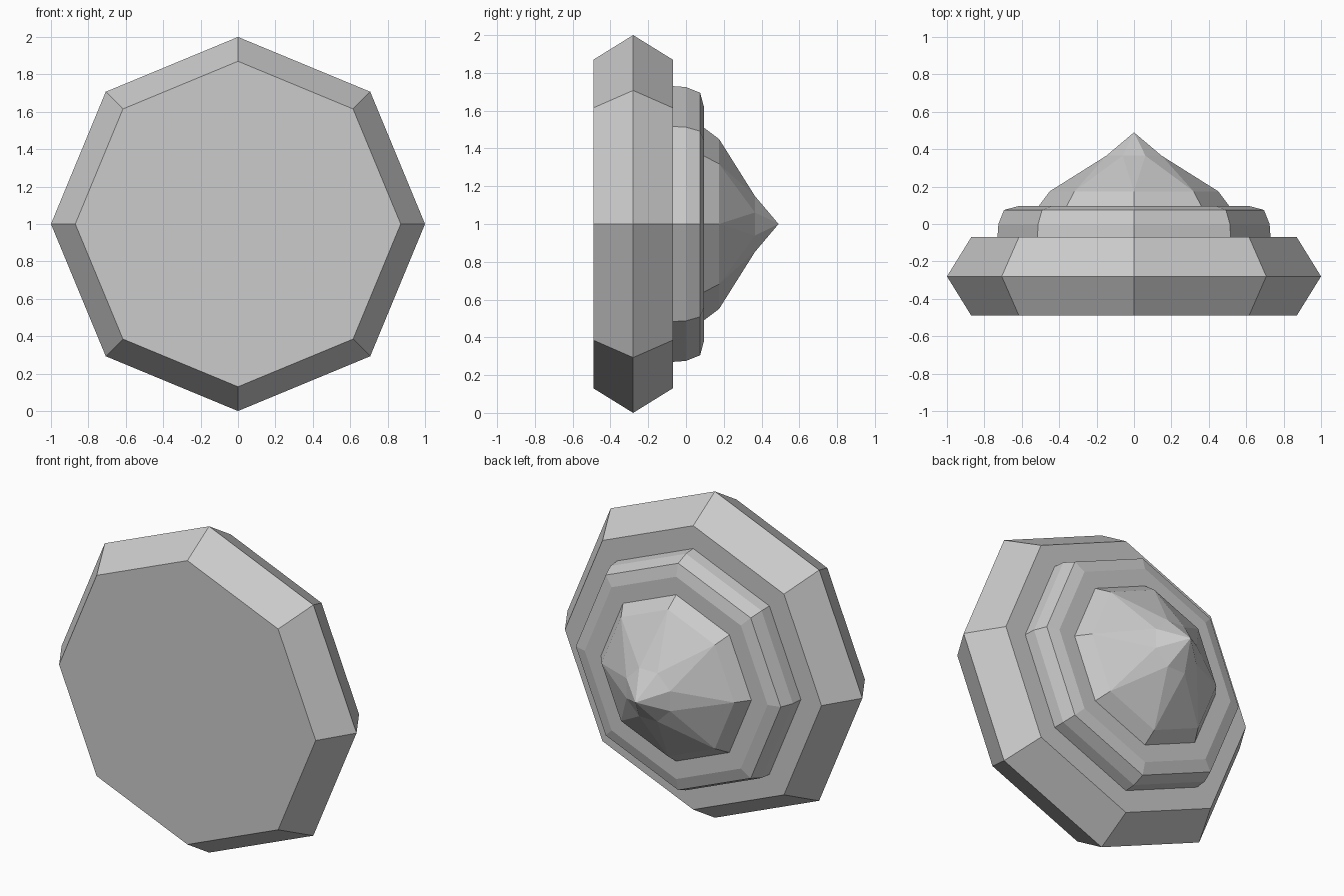
import bpy, bmesh
from math import sin, cos, pi

if "Cube" in bpy.data.objects:
    bpy.data.objects.remove(bpy.data.objects["Cube"])

SIDES = 8


def lathe(name, profile, cap_start=False, cap_end=False, tip=None):
    """Octagonal rings (y, radius, twist in half-steps) along y, flat shaded."""
    bm = bmesh.new()
    rings = []
    for y, r, twist in profile:
        angles = [2 * pi * (i + twist / 2) / SIDES for i in range(SIDES)]
        rings.append([bm.verts.new((r * cos(a), y, 1 + r * sin(a))) for a in angles])
    for k in range(len(rings) - 1):
        a, b = rings[k], rings[k + 1]
        twisted = profile[k][2] != profile[k + 1][2]
        for i in range(SIDES):
            j = (i + 1) % SIDES
            if twisted:
                bm.faces.new((a[i], a[j], b[i]))
                bm.faces.new((a[j], b[j], b[i]))
            else:
                bm.faces.new((a[i], a[j], b[j], b[i]))
    if cap_start:
        bm.faces.new(rings[0])
    if cap_end:
        bm.faces.new(rings[-1])
    if tip is not None:
        t = bm.verts.new((0, tip, 1))
        for i in range(SIDES):
            bm.faces.new((rings[-1][i], rings[-1][(i + 1) % SIDES], t))
    # Open rims sit against the tier behind; orient normals outwards
    bmesh.ops.recalc_face_normals(bm, faces=bm.faces)
    mesh = bpy.data.meshes.new(name)
    bm.to_mesh(mesh)
    bm.free()
    obj = bpy.data.objects.new(name, mesh)
    bpy.context.collection.objects.link(obj)
    return obj


# Wide base with bevelled rim
lathe("base_plate", [(-0.49, 0.87, 0), (-0.28, 1.0, 0), (-0.07, 0.87, 0)],
      cap_start=True, cap_end=True)

# Middle tier with a rounded edge
lathe("middle_tier", [(-0.07, 0.73, 0), (0.0, 0.725, 0), (0.075, 0.695, 0), (0.095, 0.62, 0)],
      cap_end=True)

# Faceted point with a twisted upper ring
lathe("pointed_cap", [(0.095, 0.51, 0), (0.175, 0.45, 0), (0.365, 0.16, 1)], tip=0.49)
